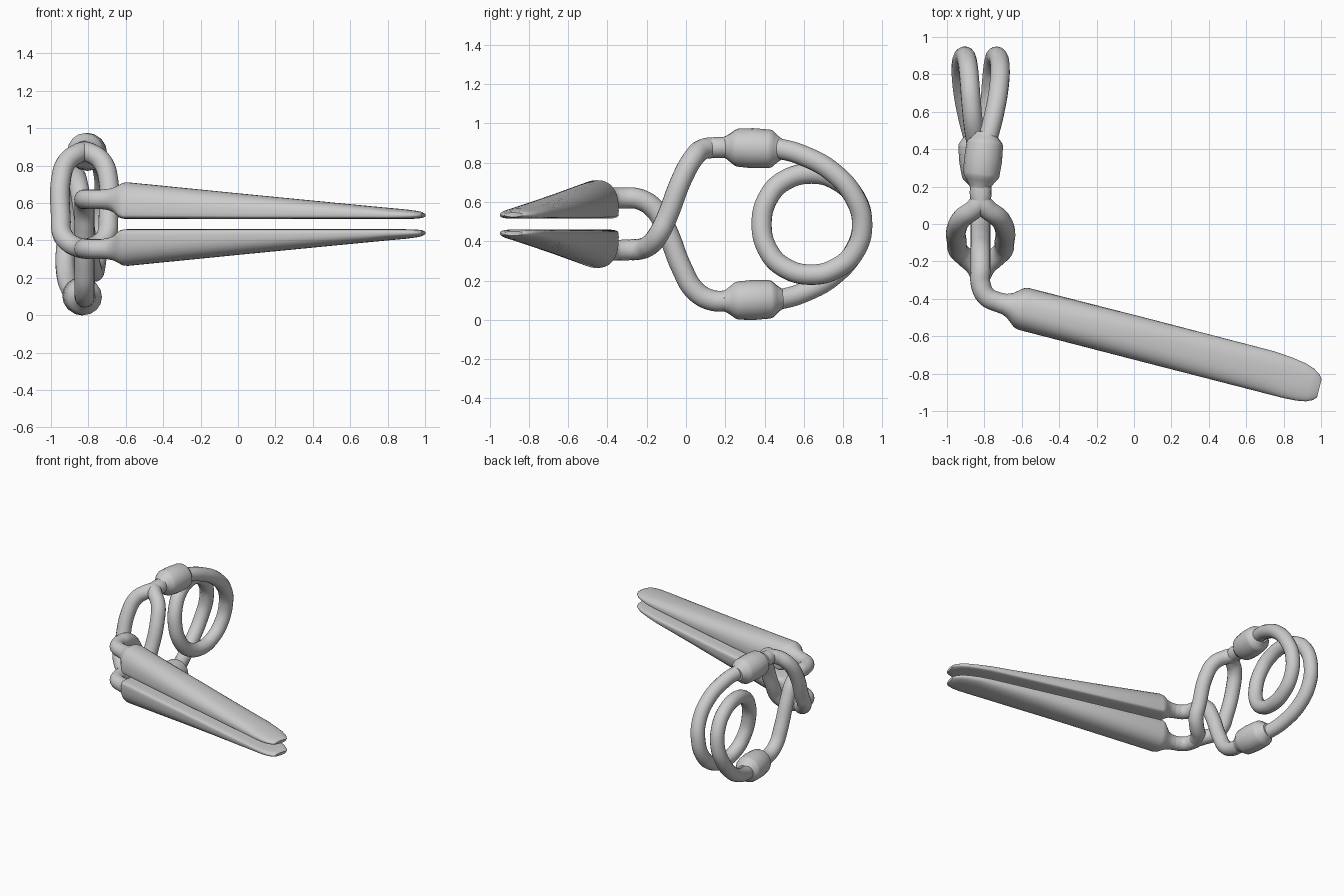
import bpy, bmesh, math
from mathutils import Vector

if "Cube" in bpy.data.objects:
    bpy.data.objects.remove(bpy.data.objects["Cube"])

CX, CZ = -0.82, 0.4875      # centre line of the wire, mid height


def flip_z(pts):
    return [(x, y, 2 * CZ - z) for x, y, z in pts]


def flip_x(pts):
    return [(2 * CX - x, y, z) for x, y, z in pts]


def smooth(ob, angle=40):
    bpy.ops.object.select_all(action='DESELECT')
    ob.select_set(True)
    bpy.context.view_layer.objects.active = ob
    bpy.ops.object.shade_smooth_by_angle(angle=math.radians(angle))


def tube(name, pts, radii, bezier=True):
    """Round tube along points; radii is one number or one per point."""
    if not isinstance(radii, (list, tuple)):
        radii = [radii] * len(pts)
    cu = bpy.data.curves.new(name, 'CURVE')
    cu.dimensions = '3D'
    cu.bevel_depth = 1.0
    cu.bevel_resolution = 6
    cu.use_fill_caps = True
    cu.resolution_u = 8
    if bezier:
        sp = cu.splines.new('BEZIER')
        sp.bezier_points.add(len(pts) - 1)
        for bp, p, r in zip(sp.bezier_points, pts, radii):
            bp.co, bp.radius = p, r
            bp.handle_left_type = bp.handle_right_type = 'AUTO'
    else:
        sp = cu.splines.new('POLY')
        sp.points.add(len(pts) - 1)
        for q, p, r in zip(sp.points, pts, radii):
            q.co, q.radius = (*p, 1), r
    ob = bpy.data.objects.new(name, cu)
    bpy.context.collection.objects.link(ob)
    bpy.ops.object.select_all(action='DESELECT')
    ob.select_set(True)
    bpy.context.view_layer.objects.active = ob
    bpy.ops.object.convert(target='MESH')
    smooth(bpy.context.view_layer.objects.active)


# Spring coil: one and a half turns, symmetric about its innermost point
half = [(-0.80, 0.40, 0.878), (-0.775, 0.48, 0.87), (-0.745, 0.60, 0.835),
        (-0.72, 0.75, 0.75), (-0.718, 0.86, 0.62), (-0.735, 0.897, 0.4875),
        (-0.75, 0.86, 0.35), (-0.76, 0.77, 0.265), (-0.77, 0.64, 0.23),
        (-0.785, 0.50, 0.267), (-0.80, 0.42, 0.35)]
other = flip_x(flip_z(half))[::-1]
tube("spring_coil", half + [(CX, 0.385, CZ)] + other, 0.052)

# Ferrules where the coil meets the arms
a, b = Vector((-0.825, 0.19, 0.88)), Vector((-0.79, 0.49, 0.868))
prof = [(0, .052), (.06, .06), (.14, .078), (.20, .092), (.25, .097), (.5, .102),
        (.78, .098), (.83, .094), (.88, .08), (.94, .064), (1, .052)]
ferrule = [tuple(a.lerp(b, t)) for t, r in prof]
radii = [r for t, r in prof]
tube("upper_ferrule", ferrule, radii, False)
tube("lower_ferrule", flip_x(flip_z(ferrule)), radii, False)

# Single arm: from lower ferrule up through the fork to the upper handle
bend = [(CX, -0.24, 0.615), (CX, -0.32, 0.62), (-0.79, -0.385, 0.62),
        (-0.72, -0.42, 0.62), (-0.58, -0.456, 0.62)]
arm = [(CX, 0.24, 0.098), (CX, 0.13, 0.10), (CX, 0.045, 0.15), (CX, -0.02, 0.26),
       (CX, -0.10, 0.46), (CX, -0.16, 0.565)]
tube("single_arm", arm + bend, 0.053)

# Forked arm: two strands that part below the upper ferrule and rejoin
strand = [(CX, 0.24, 0.877), (CX, 0.13, 0.876), (-0.85, 0.085, 0.868),
          (-0.915, 0.035, 0.82), (-0.947, -0.02, 0.72), (-0.947, -0.10, 0.515),
          (-0.94, -0.14, 0.435), (-0.90, -0.18, 0.385), (-0.85, -0.225, 0.362),
          (CX, -0.28, 0.355)]
tube("fork_left", strand, 0.053)
tube("fork_right", flip_x(strand), 0.053)
tube("fork_stem", flip_z(bend), 0.053)

# Handles: lofted sections (s, v0, v1, z_low, z_mid, z_high, n_upper, n_lower)
sections = [(-.13, -.052, .052, .568, .62, .672, 2, 2),
            (-.09, -.056, .056, .562, .62, .676, 2, 2),
            (-.06, -.068, .068, .55, .61, .683, 2.1, 2.2),
            (-.03, -.092, .092, .53, .59, .697, 2.2, 3),
            (-.01, -.108, .108, .519, .567, .708, 2.3, 4),
            (.015, -.115, .115, .515, .555, .711, 2.4, 5),
            (.7, -.116, .116, .515, .545, .645, 2.5, 5),
            (1.37, -.116, .114, .515, .537, .582, 2.5, 4),
            (1.47, -.116, .106, .515, .535, .573, 2.4, 4),
            (1.55, -.112, .093, .515, .535, .566, 2.3, 3.5),
            (1.60, -.103, .077, .516, .535, .56, 2.2, 3),
            (1.635, -.087, .054, .519, .535, .554, 2.2, 2.5),
            (1.652, -.068, .032, .524, .535, .546, 2, 2)]
ORIGIN = Vector((-0.605, -0.45, 0))
D = Vector((0.9686, -0.249, 0))
N = Vector((0.249, 0.9686, 0))
SIDES = 40


def spow(c, e):
    return math.copysign(abs(c) ** e, c) if abs(c) > 1e-6 else 0.0


def handle(name, flip):
    bm = bmesh.new()
    rings = []
    for s, v0, v1, zl, zm, zh, nu, nl in sections:
        ring = []
        for i in range(SIDES):
            t = 2 * math.pi * i / SIDES
            up = math.sin(t) >= -1e-6
            e = 2 / (nu if up else nl)
            v = (v0 + v1) / 2 + (v1 - v0) / 2 * spow(math.cos(t), e)
            z = zm + (zh - zm if up else zm - zl) * spow(math.sin(t), e)
            p = ORIGIN + D * s + N * v
            ring.append(bm.verts.new((p.x, p.y, 2 * CZ - z if flip else z)))
        rings.append(ring)
    for r0, r1 in zip(rings, rings[1:]):
        for i in range(SIDES):
            j = (i + 1) % SIDES
            bm.faces.new((r0[i], r0[j], r1[j], r1[i]))
    bm.faces.new(rings[0])
    bm.faces.new(rings[-1])
    bmesh.ops.recalc_face_normals(bm, faces=bm.faces)
    me = bpy.data.meshes.new(name)
    bm.to_mesh(me)
    bm.free()
    ob = bpy.data.objects.new(name, me)
    bpy.context.collection.objects.link(ob)
    smooth(ob, 50)


handle("upper_handle", False)
handle("lower_handle", True)
